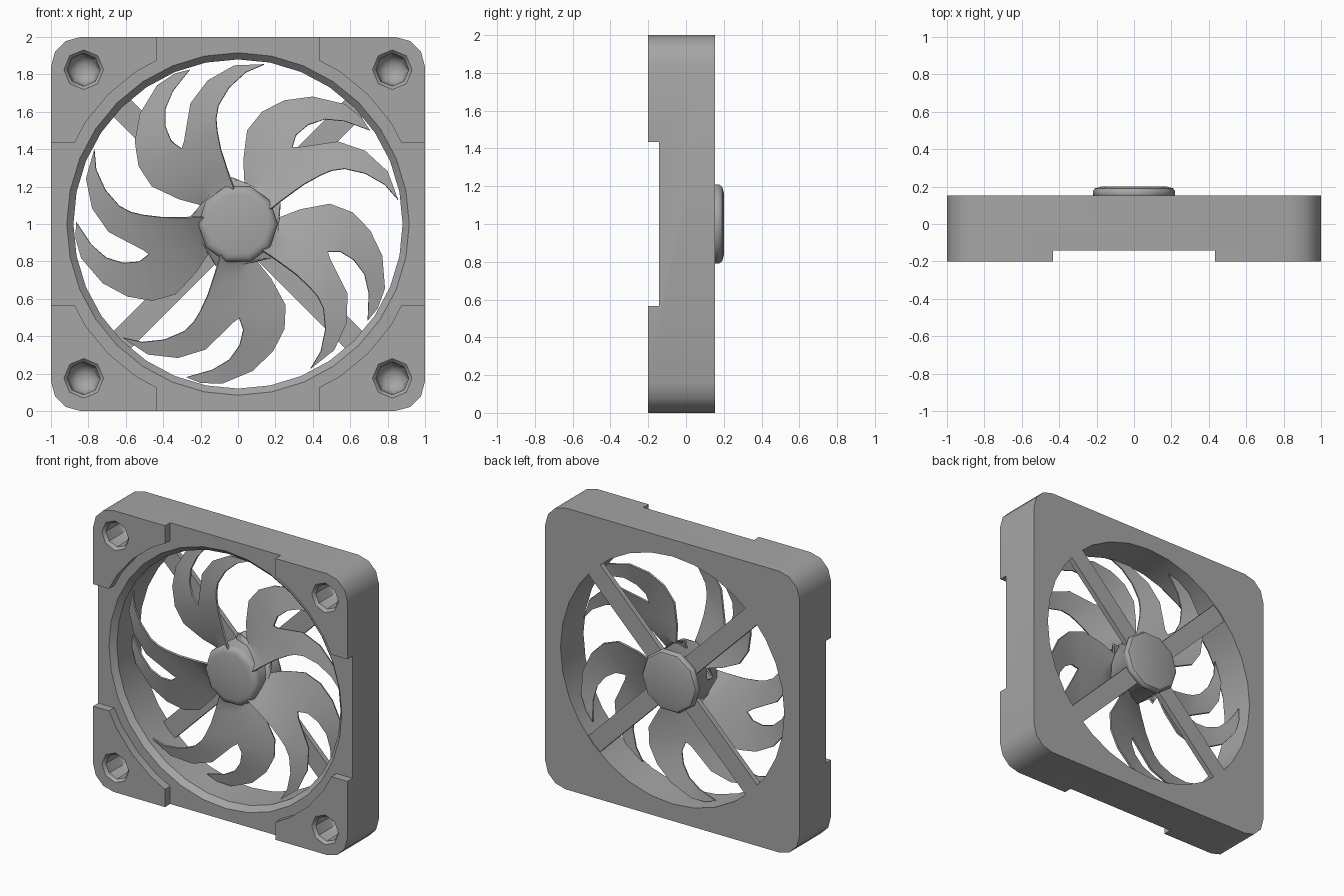
import bpy
import bmesh
import math
from mathutils import Matrix

cube = bpy.data.objects.get("Cube")
if cube:
    bpy.data.objects.remove(cube, do_unlink=True)

grey = bpy.data.materials.new("grey_plastic")
grey.use_nodes = True
colour = (0.38, 0.38, 0.38, 1)
grey.diffuse_color = colour
grey.node_tree.nodes["Principled BSDF"].inputs["Base Color"].default_value = colour

MID = 1.0  # height of the fan axis


def finish(name, bm, x=0, z=MID):
    """Turn a bmesh into an object with the shared material."""
    bmesh.ops.recalc_face_normals(bm, faces=bm.faces)
    mesh = bpy.data.meshes.new(name)
    bm.to_mesh(mesh)
    bm.free()
    mesh.materials.append(grey)
    obj = bpy.data.objects.new(name, mesh)
    obj.location = (x, 0, z)
    bpy.context.collection.objects.link(obj)
    return obj


def loft(name, loops, x=0, z=MID):
    """Skin closed loops of equal length and cap both ends."""
    bm = bmesh.new()
    rows = [[bm.verts.new(p) for p in loop] for loop in loops]
    n = len(rows[0])
    for a, b in zip(rows, rows[1:]):
        for i in range(n):
            j = (i + 1) % n
            bm.faces.new((a[i], a[j], b[j], b[i]))
    bm.faces.new(rows[0])
    bm.faces.new(rows[-1])
    return finish(name, bm, x, z)


def turned(name, profile, sides, x=0, z=MID):
    """Round part along y from (radius, y) pairs."""
    angles = [math.tau * i / sides for i in range(sides)]
    return loft(name, [[(r * math.cos(a), y, r * math.sin(a)) for a in angles]
                       for r, y in profile], x, z)


def prism(name, outline, y0, y1):
    return loft(name, [[(x, y, z) for x, z in outline] for y in (y0, y1)])


def box(name, w, h, y0, y1):
    return prism(name, [(-w, -h), (w, -h), (w, h), (-w, h)], y0, y1)


def cut(target, cutter):
    mod = target.modifiers.new("cut", "BOOLEAN")
    mod.operation = "DIFFERENCE"
    mod.solver = "EXACT"
    mod.object = cutter
    bpy.context.view_layer.objects.active = target
    bpy.ops.object.modifier_apply(modifier=mod.name)
    bpy.data.objects.remove(cutter, do_unlink=True)


def smooth(obj, degrees=38):
    bpy.ops.object.select_all(action="DESELECT")
    obj.select_set(True)
    bpy.context.view_layer.objects.active = obj
    bpy.ops.object.shade_smooth_by_angle(angle=math.radians(degrees))


# Square frame with rounded corners
radius = 0.16
outline = []
for quarter in range(4):
    base = math.radians(45 + 90 * quarter)
    cx = math.copysign(1 - radius, math.cos(base))
    cz = math.copysign(1 - radius, math.sin(base))
    for step in range(4):
        a = math.radians(90 * quarter + 30 * step)
        outline.append((cx + radius * math.cos(a), cz + radius * math.sin(a)))
frame = prism("frame", outline, -0.2, 0.153)

# Recessed front between the four raised corner pads
DEEP = -0.142
cut(frame, box("recess_upright", 0.434, 1.2, -0.3, DEEP))
cut(frame, box("recess_level", 1.2, 0.434, -0.3, DEEP))
cut(frame, turned("recess_round", [(0.98, -0.3), (0.98, DEEP)], 32))

# Air opening with a flared front lip
cut(frame, turned("opening", [(0.95, -0.178), (0.88, -0.105), (0.88, 0.3)], 32))

# Blind screw holes in the corner pads
for x in (-0.825, 0.825):
    for z in (-0.825, 0.825):
        cut(frame, turned("screw_hole", [(0.113, -0.208), (0.088, -0.18), (0.085, -0.04),
                                         (0.07, 0), (0.035, 0.022)], 8, x, MID + z))
smooth(frame)

# Hub with softened ends
hub = turned("hub", [(0.165, -0.088), (0.19, -0.082), (0.206, -0.07), (0.213, -0.05),
                     (0.213, 0.145), (0.22, 0.155), (0.22, 0.175), (0.208, 0.191),
                     (0.175, 0.2)], 10)
smooth(hub)

# Four diagonal struts holding the hub at the back
for k in range(4):
    strut = prism("strut_%d" % (k + 1), [(0.15, -0.065), (0.885, -0.065),
                                         (0.885, 0.065), (0.15, 0.065)], 0.11, 0.147)
    strut.rotation_euler.y = math.radians(45 + 90 * k)

# Forked blade: four edges from root to tip, the middle pair parting at the notch
OUTER = [(-0.05, 0.18), (-0.035, 0.25), (0.035, 0.22), (0.03, 0.34), (0.05, 0.5),
         (0.13, 0.6), (0.25, 0.66), (0.4, 0.68), (0.57, 0.64), (0.66, 0.57), (0.705, 0.5)]
ROOT = [(0.08, 0.15), (0.11, 0.16), (0.13, 0.18), (0.17, 0.23), (0.24, 0.33), (0.29, 0.41)]
UPPER = ROOT + [(0.31, 0.475), (0.375, 0.53), (0.465, 0.56), (0.57, 0.55), (0.705, 0.5)]
LOWER = ROOT + [(0.33, 0.41), (0.535, 0.44), (0.68, 0.39), (0.8, 0.28), (0.855, 0.13)]
LEADING = [(0.165, 0.075), (0.19, 0.09), (0.22, 0.115), (0.26, 0.145), (0.35, 0.21),
           (0.44, 0.26), (0.5, 0.285), (0.57, 0.295), (0.68, 0.27), (0.785, 0.21),
           (0.855, 0.13)]
FRONT, BACK = -0.075, 0.055


def blade_edge(bm, points, root_y, tip_y):
    """Blade edge at one depth up to the notch, then easing to the depth of its tip."""
    prong = len(points) - len(ROOT)
    verts = []
    for i, (x, z) in enumerate(points):
        t = max(0, i + 1 - len(ROOT)) / prong
        verts.append(bm.verts.new((x, root_y + (tip_y - root_y) * t, z)))
    return verts


for k in range(5):
    bm = bmesh.new()
    halfway = (FRONT + BACK) / 2
    outer = blade_edge(bm, OUTER, BACK, BACK)
    upper = blade_edge(bm, UPPER, halfway, BACK)
    lower = blade_edge(bm, LOWER, halfway, FRONT)
    leading = blade_edge(bm, LEADING, FRONT, FRONT)
    for side_a, side_b in ((outer, upper), (lower, leading)):
        pairs = list(zip(side_a, side_b))
        for (a, b), (c, d) in zip(pairs, pairs[1:]):
            bm.faces.new((a, b, d, c))
    # Weld the two prongs at the root and close their tips
    bmesh.ops.remove_doubles(bm, verts=bm.verts, dist=0.001)
    bmesh.ops.rotate(bm, verts=bm.verts, cent=(0, 0, 0),
                     matrix=Matrix.Rotation(math.radians(-72 * k), 3, "Y"))
    blade = finish("blade_%d" % (k + 1), bm)
    shell = blade.modifiers.new("thickness", "SOLIDIFY")
    shell.thickness = 0.012
    shell.offset = 0
    bpy.context.view_layer.objects.active = blade
    bpy.ops.object.modifier_apply(modifier=shell.name)
    smooth(blade)
